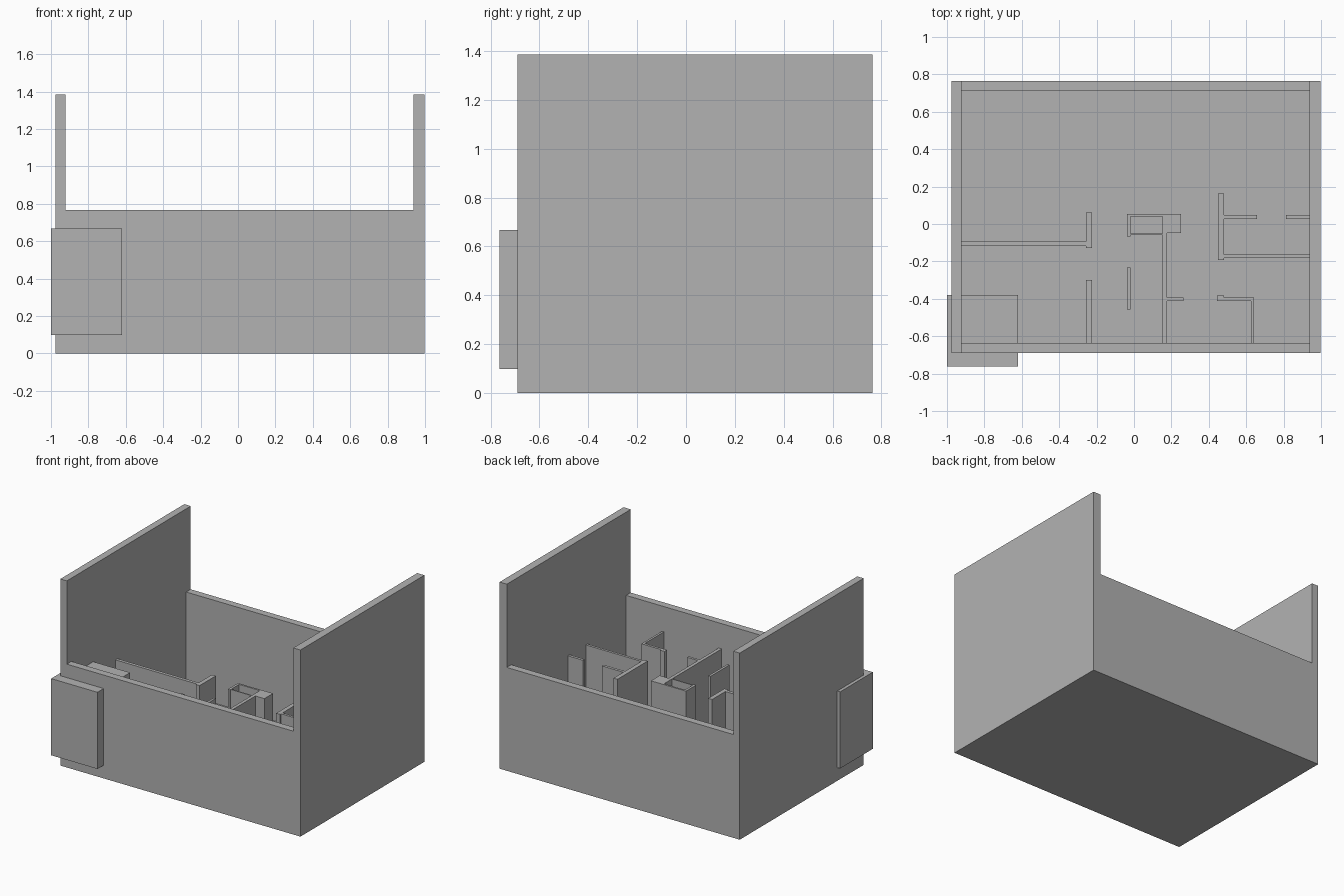
import bpy, bmesh

if "Cube" in bpy.data.objects:
    bpy.data.objects.remove(bpy.data.objects["Cube"])

grey = bpy.data.materials.new("plain grey")
grey.diffuse_color = (0.448, 0.448, 0.448, 1)
grey.use_nodes = True
grey.node_tree.nodes["Principled BSDF"].inputs["Base Color"].default_value = grey.diffuse_color


def boxes(name, blocks):
    """One object from axis-aligned blocks (x0, x1, y0, y1, z0, z1)."""
    bm = bmesh.new()
    for x0, x1, y0, y1, z0, z1 in blocks:
        verts = bmesh.ops.create_cube(bm, size=1)["verts"]
        for v in verts:
            v.co.x = x1 if v.co.x > 0 else x0
            v.co.y = y1 if v.co.y > 0 else y0
            v.co.z = z1 if v.co.z > 0 else z0
    mesh = bpy.data.meshes.new(name)
    bm.to_mesh(mesh)
    bm.free()
    mesh.materials.append(grey)
    obj = bpy.data.objects.new(name, mesh)
    bpy.context.collection.objects.link(obj)
    return obj


# Outer shell dimensions
L, R, F, B = -0.976, 0.996, -0.69, 0.764      # outside
LI, RI, FI, BI = -0.923, 0.937, -0.636, 0.711  # inside
LOW, HIGH, FLOOR, ROOM = 0.767, 1.385, 0.005, 0.58

boxes("floor", [(LI, RI, FI, BI, 0, FLOOR)])
boxes("left_wall", [(L, LI, F, B, 0, HIGH)])
boxes("right_wall", [(RI, R, F, B, 0, HIGH)])
boxes("front_wall", [(LI, RI, F, FI, 0, LOW)])
boxes("back_wall", [(LI, RI, BI, B, 0, LOW)])

# Block pushed through the front left corner
boxes("corner_block", [(-1.0, -0.62, -0.763, -0.38, 0.098, 0.667)])


# Interior partitions, all the same height, given as plan rectangles
def partition(name, *rects):
    boxes(name, [(*r, FLOOR, ROOM) for r in rects])


partition("left_room_partition",
          (LI, -0.257, -0.118, -0.094),
          (-0.257, -0.225, -0.128, 0.061))
partition("left_room_side", (-0.257, -0.225, FI, -0.30))
partition("hall_screen", (-0.037, -0.019, -0.457, -0.233))
partition("closet_walls",
          (-0.037, -0.019, -0.067, 0.053),
          (-0.019, 0.152, 0.039, 0.053),
          (-0.019, 0.152, -0.059, -0.051),
          (0.152, 0.251, -0.049, 0.053))
partition("centre_partition",
          (0.152, 0.177, FI, -0.049),
          (0.177, 0.265, -0.412, -0.393))
partition("right_room_partition",
          (0.449, 0.481, -0.193, 0.163),
          (0.481, 0.658, 0.027, 0.048),
          (0.481, RI, -0.182, -0.163))
partition("right_doorway_stub", (0.813, RI, 0.027, 0.048))
partition("front_right_partition",
          (0.444, 0.481, -0.412, -0.382),
          (0.481, 0.626, -0.412, -0.393),
          (0.626, 0.642, FI, -0.393))
